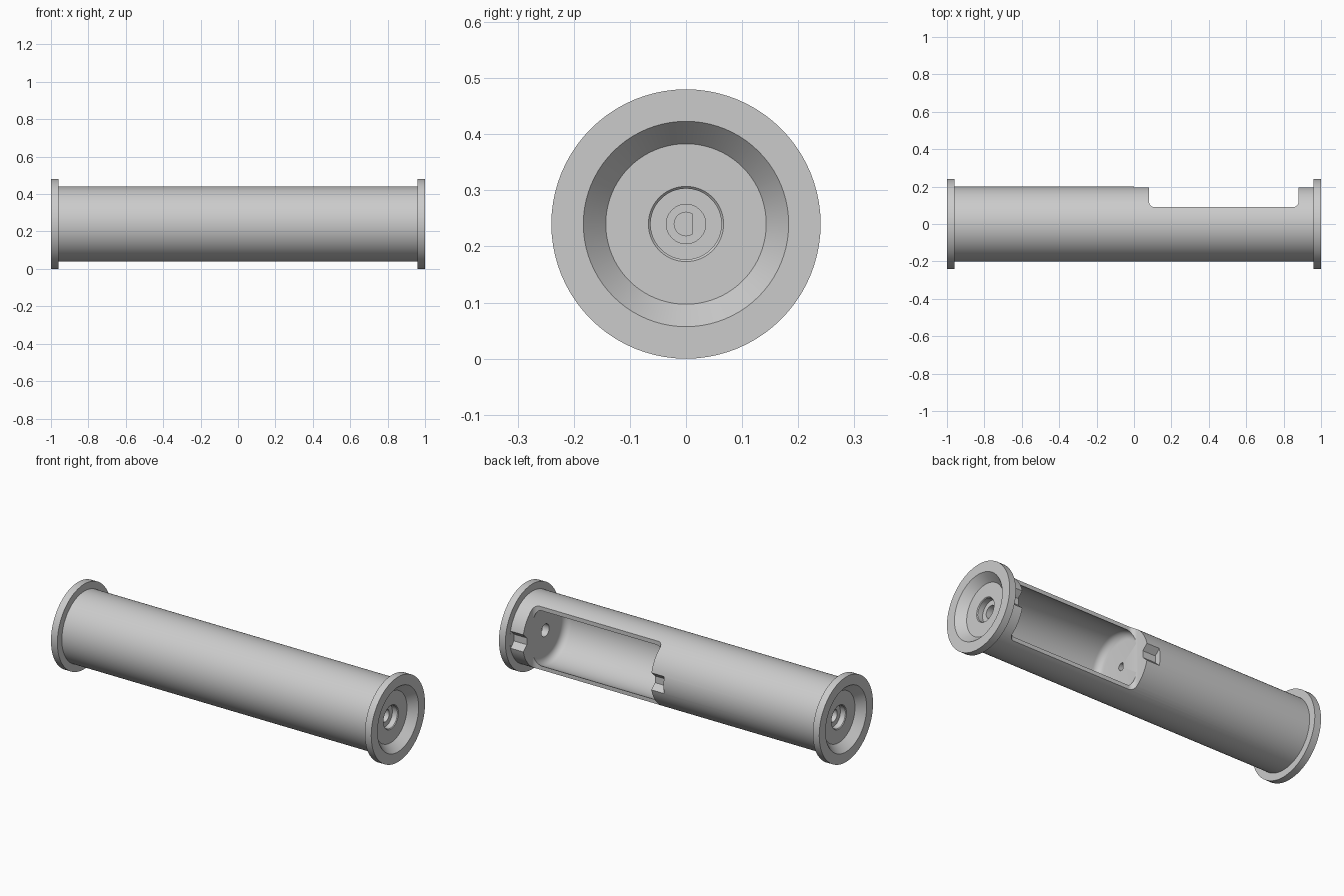
import bpy, bmesh
from math import pi, sin, cos, sqrt, radians, acos
from mathutils import Vector

cube = bpy.data.objects.get("Cube")
if cube:
    bpy.data.objects.remove(cube, do_unlink=True)

AXIS_Z = 0.24          # height of the tube's axis
X0, X1 = 0.08, 0.88    # ends of the open compartment

grey = bpy.data.materials.new("plain grey")
grey.use_nodes = True
colour = (0.6, 0.6, 0.6, 1)
grey.diffuse_color = colour
grey.node_tree.nodes["Principled BSDF"].inputs["Base Color"].default_value = colour


def finish(name, bm):
    bmesh.ops.recalc_face_normals(bm, faces=bm.faces[:])
    mesh = bpy.data.meshes.new(name)
    bm.to_mesh(mesh)
    bm.free()
    mesh.materials.append(grey)
    obj = bpy.data.objects.new(name, mesh)
    obj.location.z = AXIS_Z
    bpy.context.collection.objects.link(obj)
    return obj


def lathe(name, profile, steps=80):
    """Spin (x, radius) points around the x axis."""
    bm = bmesh.new()
    verts = [bm.verts.new((x, 0, r)) for x, r in profile]
    edges = [bm.edges.new(pair) for pair in zip(verts, verts[1:])]
    bmesh.ops.spin(bm, geom=verts + edges, cent=(0, 0, 0), axis=(1, 0, 0),
                   angle=2 * pi, steps=steps)
    bmesh.ops.remove_doubles(bm, verts=bm.verts[:], dist=1e-5)
    return finish(name, bm)


def prism(name, points, push):
    """Extrude a flat outline along a vector."""
    bm = bmesh.new()
    face = bm.faces.new([bm.verts.new(p) for p in points])
    out = bmesh.ops.extrude_face_region(bm, geom=[face])
    moved = [v for v in out["geom"] if isinstance(v, bmesh.types.BMVert)]
    bmesh.ops.translate(bm, verts=moved, vec=Vector(push))
    return finish(name, bm)


def arc(cx, cy, r, start, end, n=8):
    return [(cx + r * cos(radians(start + (end - start) * i / n)),
             cy + r * sin(radians(start + (end - start) * i / n)))
            for i in range(n + 1)]


# Tube with end flanges, dished ends and stepped bores
half = [(0.86, 0), (0.86, 0.035), (0.92, 0.035), (0.92, 0.063),
        (0.951, 0.063), (0.955, 0.067), (0.955, 0.143), (1, 0.183),
        (1, 0.24), (0.96, 0.24), (0.96, 0.2)]
tube = lathe("flanged_tube", half + [(-x, r) for x, r in reversed(half)])

cutters = []

# Side opening with rounded lower corners
R = 0.03
outline = [(X1, 0.3), (X0, 0.3)]
outline += arc(X0 + R, 0.09 + R, R, 180, 270)
outline += arc(X1 - R, 0.09 + R, R, 270, 360)
cutters.append(prism("opening_cutter", [(x, y, -0.3) for x, y in outline], (0, 0, 0.6)))

# Round cavity with filleted ends
F, RC, a, b = 0.04, 0.18, X0 + 0.0006, X1 - 0.0006
cavity = [(a, 0)] + arc(a + F, RC - F, F, 180, 90)
cavity += arc(b - F, RC - F, F, 90, 0) + [(b, 0)]
cutters.append(lathe("cavity_cutter", cavity))

# Tapered latch notches at both ends of the opening
notch = [(0.163, -0.019), (0.163, 0.019), (0.213, 0.066), (0.213, -0.066)]
for x, length in ((0.0, X0 + 0.01), (X1 - 0.01, 0.0895)):
    cutters.append(prism("notch_cutter", [(x, y, z) for y, z in notch], (length, 0, 0)))

# D-shaped shaft hole in the inner bulkhead
flat = 60
d_hole = arc(0, 0, 0.021, flat, 360 - flat, 24)
cutters.append(prism("shaft_hole_cutter", [(0.02, y, z) for y, z in d_hole], (0.1, 0, 0)))

# Carve the tube
bpy.context.view_layer.objects.active = tube
for cutter in cutters:
    cutter.hide_render = True
    mod = tube.modifiers.new("carve", "BOOLEAN")
    mod.operation = "DIFFERENCE"
    mod.solver = "EXACT"
    mod.object = cutter
    bpy.ops.object.modifier_apply(modifier=mod.name)
    bpy.data.objects.remove(cutter, do_unlink=True)

bpy.ops.object.select_all(action="DESELECT")
tube.select_set(True)
bpy.ops.object.shade_smooth_by_angle(angle=radians(30))
